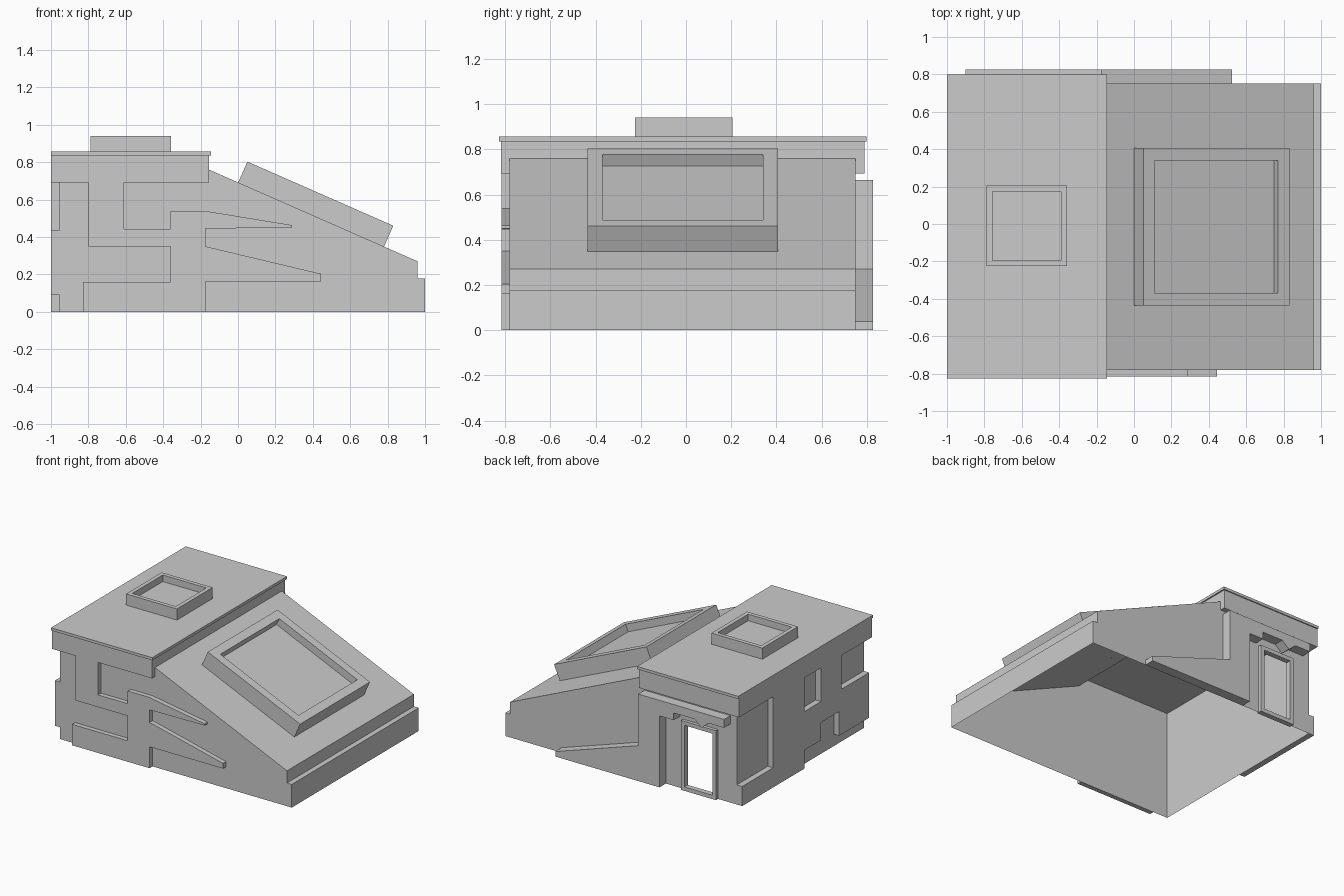
import bpy, bmesh, math
from mathutils import Vector, Matrix

if "Cube" in bpy.data.objects:
    bpy.data.objects.remove(bpy.data.objects["Cube"])


def finish(name, bm, matrix=None):
    mesh = bpy.data.meshes.new(name)
    bm.to_mesh(mesh)
    bm.free()
    ob = bpy.data.objects.new(name, mesh)
    bpy.context.collection.objects.link(ob)
    if matrix:
        ob.matrix_world = matrix
    return ob


def prism(name, pts, axis, inner, outer, cap_inner=False):
    """Extrude a 2D outline along an axis; the cap against the wall is optional."""
    def place(p, d):
        return {'x': (d, p[0], p[1]), 'y': (p[0], d, p[1]), 'z': (p[0], p[1], d)}[axis]
    bm = bmesh.new()
    a = [bm.verts.new(place(p, inner)) for p in pts]
    b = [bm.verts.new(place(p, outer)) for p in pts]
    n = len(pts)
    for i in range(n):
        j = (i + 1) % n
        bm.faces.new((a[i], a[j], b[j], b[i]))
    bm.faces.new(b)
    back = bm.faces.new(a)
    bmesh.ops.recalc_face_normals(bm, faces=bm.faces)
    if not cap_inner:
        bmesh.ops.delete(bm, geom=[back], context='FACES_ONLY')
    return finish(name, bm)


def rect(x0, x1, y0, y1):
    return [(x0, y0), (x1, y0), (x1, y1), (x0, y1)]


def skylight(name, length, width, height, rim, depth, matrix):
    """Box standing on its local origin plane with a recessed top panel."""
    bm = bmesh.new()
    bmesh.ops.create_cube(bm, size=1)
    bmesh.ops.scale(bm, vec=(length, width, height), verts=bm.verts)
    bmesh.ops.translate(bm, vec=(0, 0, height / 2), verts=bm.verts)
    top = max(bm.faces, key=lambda f: f.calc_center_median().z)
    bottom = min(bm.faces, key=lambda f: f.calc_center_median().z)
    bmesh.ops.delete(bm, geom=[bottom], context='FACES_ONLY')
    bmesh.ops.inset_individual(bm, faces=[top], thickness=rim)
    panel = bmesh.ops.extrude_discrete_faces(bm, faces=[top])['faces'][0]
    bmesh.ops.translate(bm, vec=(0, 0, -depth), verts=panel.verts)
    return finish(name, bm, matrix)


FRONT, BACK, LEFT = -0.78, 0.75, -0.955

# Hollow body shell, open below, with a door notch in the back wall
profile = [(LEFT, 0), (1, 0), (1, .177), (.96, .177), (.96, .27),
           (-.155, .76), (-.155, .835), (LEFT, .835)]
bm = bmesh.new()
f = [bm.verts.new((x, FRONT, z)) for x, z in profile]
b = [bm.verts.new((x, BACK, z)) for x, z in profile]
for i in range(1, len(f)):
    j = (i + 1) % len(f)
    if i != 6:                       # the roof slab closes the top
        bm.faces.new((f[j], f[i], b[i], b[j]))
bm.faces.new(f)
door = [bm.verts.new((x, BACK, z)) for x, z in
        [(-.765, 0), (-.765, .5), (-.53, .5), (-.53, 0)]]
bm.faces.new(list(reversed([b[0]] + door + b[1:])))
finish("body_shell", bm)

# Roof slab and the band below its edge
prism("roof_slab", rect(-1, -.145, -.827, .798), 'z', .835, .856, True)
prism("roof_band", [(-1, -.818), (-.155, -.818), (-.155, FRONT), (LEFT, FRONT),
                    (LEFT, BACK), (-.155, BACK), (-.155, .79), (-1, .79)],
      'z', .692, .835, True)

# Raised front relief
prism("front_relief", [(-.83, 0), (-.175, 0), (-.175, .163), (.445, .163), (.445, .203),
                       (-.175, .35), (-.175, .445), (.29, .45), (.29, .463),
                       (-.18, .54), (-.36, .54), (-.36, .443), (-.61, .443),
                       (-.61, .692), (-.80, .692), (-.80, .35), (-.36, .35),
                       (-.36, .16), (-.83, .16)], 'y', FRONT, -.816)

# Raised left relief
prism("left_relief", [(BACK, 0), (0, 0), (0, .14), (-.2, .14), (-.2, .275), (-.42, .275),
                      (-.42, .09), (FRONT, .09), (FRONT, .435), (-.445, .435),
                      (-.445, .692), (-.2, .692), (-.2, .435), (0, .435), (0, .692),
                      (.377, .692), (.377, .15), (BACK, .15)], 'x', LEFT, -1)

# Back buttress with the lintel over the door
prism("back_buttress", [(.525, 0), (.525, .038), (-.175, .27), (-.175, .664), (-.9, .664),
                        (-.9, .6), (-.77, .6), (-.71, .55), (-.65, .6), (-.475, .6),
                        (-.475, .545), (-.355, .545), (-.355, 0)], 'y', BACK, .827)

# Door frame: two jambs, head and sill
for part, r in [("jamb_left", rect(-.795, -.765, 0, .53)),
                ("jamb_right", rect(-.53, -.50, 0, .53)),
                ("head", rect(-.765, -.53, .5, .53)),
                ("sill", rect(-.765, -.53, 0, .03))]:
    prism("door_" + part, r, 'y', .735, .775, True)

# Skylights on the flat roof and on the slope
skylight("roof_skylight", .43, .43, .085, .044, .05,
         Matrix.Translation((-.573, -.01, .856)))
tilt = math.atan2(.49, 1.115)
skylight("slope_skylight", .852, .842, .122, .093, .056,
         Matrix.Translation((.391, -.015, .52)) @ Matrix.Rotation(tilt, 4, 'Y'))
